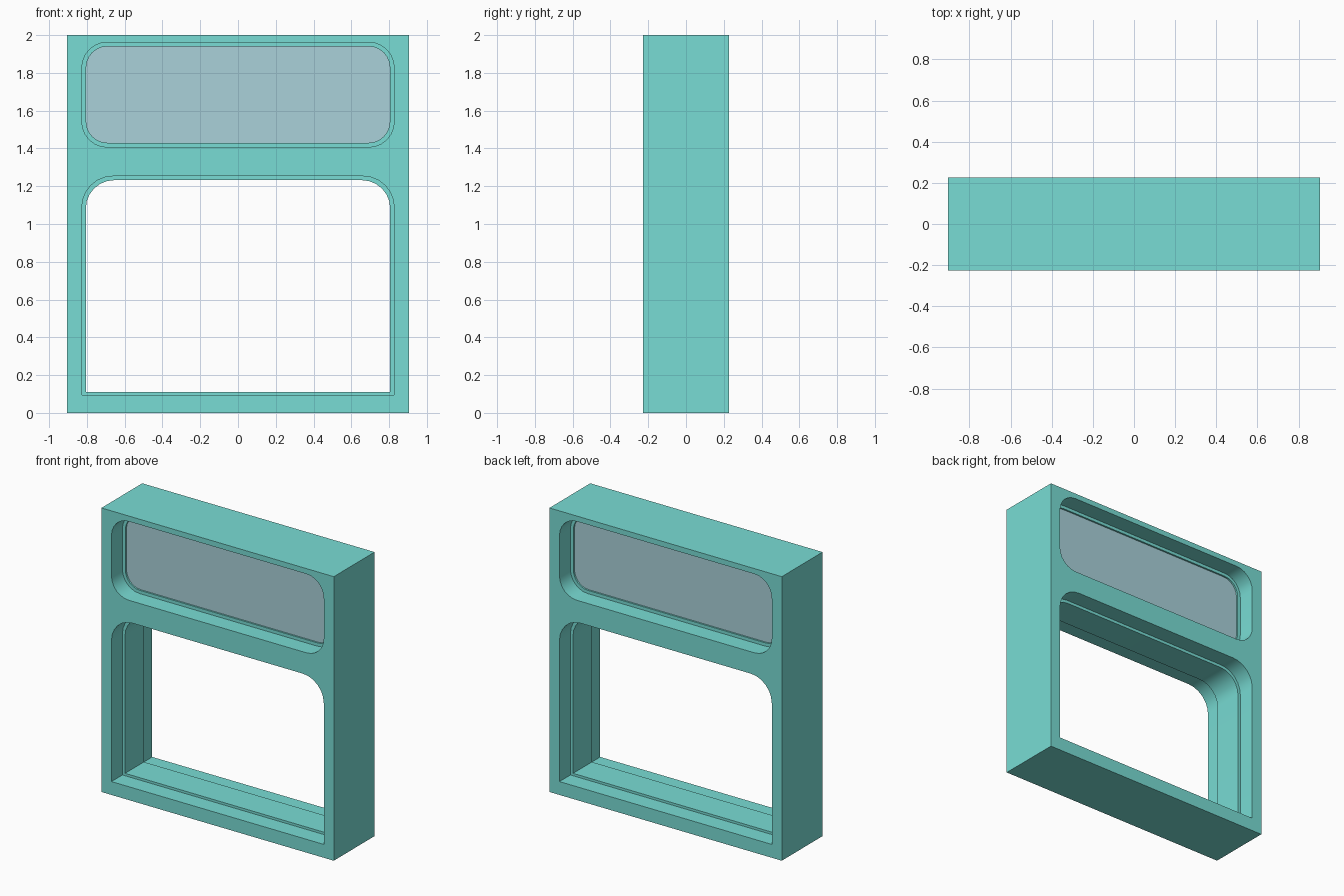
import bpy, bmesh
from math import sin, cos, pi

if "Cube" in bpy.data.objects:
    bpy.data.objects.remove(bpy.data.objects["Cube"])

W, D, H = 0.905, 0.227, 2.0      # half width, half depth, height
LIP = 0.105                      # half depth of the inner lip
SEG = 6


def outline(w, z0, z1, r, rounded_base=True):
    """Counter-clockwise (x, z) outline with rounded corners."""
    pts = []
    for i, (sx, z) in enumerate([(1, z1 - r), (-1, z1 - r), (-1, z0 + r), (1, z0 + r)]):
        if i > 1 and not rounded_base:
            pts.append((sx * w, z0))
            continue
        for k in range(SEG + 1):
            a = (i + k / SEG) * pi / 2
            pts.append((sx * (w - r) + r * cos(a), z + r * sin(a)))
    return pts


def ring(bm, pts, y):
    return [bm.verts.new((x, y, z)) for x, z in pts]


def skin(bm, rings):
    for a, b in zip(rings, rings[1:]):
        for i in range(len(a)):
            j = (i + 1) % len(a)
            bm.faces.new((a[i], a[j], b[j], b[i]))


def finish(bm, name, color):
    bmesh.ops.recalc_face_normals(bm, faces=bm.faces[:])
    me = bpy.data.meshes.new(name)
    bm.to_mesh(me)
    bm.free()
    ob = bpy.data.objects.new(name, me)
    bpy.context.collection.objects.link(ob)
    mat = bpy.data.materials.new(name + "_colour")
    mat.diffuse_color = color
    mat.use_nodes = True
    mat.node_tree.nodes["Principled BSDF"].inputs["Base Color"].default_value = mat.diffuse_color
    me.materials.append(mat)
    bpy.ops.object.select_all(action='DESELECT')
    ob.select_set(True)
    bpy.context.view_layer.objects.active = ob
    bpy.ops.object.shade_smooth_by_angle(angle=pi / 6)
    return ob


# Openings: (recess outline, lip outline)
upper_recess = outline(0.827, 1.407, 1.962, 0.135)
upper_lip = outline(0.804, 1.43, 1.94, 0.112)
lower_recess = outline(0.827, 0.094, 1.253, 0.165, False)
lower_lip = outline(0.806, 0.111, 1.232, 0.15, False)

# Window frame: outer walls, stepped openings, then front and back faces
bm = bmesh.new()
box = [(W, H), (-W, H), (-W, 0), (W, 0)]
sleeves = [[ring(bm, box, -D), ring(bm, box, D)]]
for recess, lip in ((upper_recess, upper_lip), (lower_recess, lower_lip)):
    sleeves.append([ring(bm, p, y) for p, y in (
        (recess, -D), (recess, -LIP), (lip, -LIP),
        (lip, LIP), (recess, LIP), (recess, D))])
for s in sleeves:
    skin(bm, s)
for end in (0, -1):
    edges = []
    for s in sleeves:
        loop = s[end]
        edges += [bm.edges.get((loop[i - 1], loop[i])) for i in range(len(loop))]
    bmesh.ops.triangle_fill(bm, edges=edges, use_beauty=True,
                            normal=(0, -1 if end == 0 else 1, 0))
finish(bm, "window_frame", (0.19, 0.72, 0.66, 1))

# Glass block filling the upper opening, just behind the lip
bm = bmesh.new()
front, back = ring(bm, upper_lip, -LIP + 0.012), ring(bm, upper_lip, LIP - 0.012)
skin(bm, [front, back])
bm.faces.new(front)
bm.faces.new(back)
finish(bm, "upper_glass", (0.40, 0.64, 0.70, 1))
